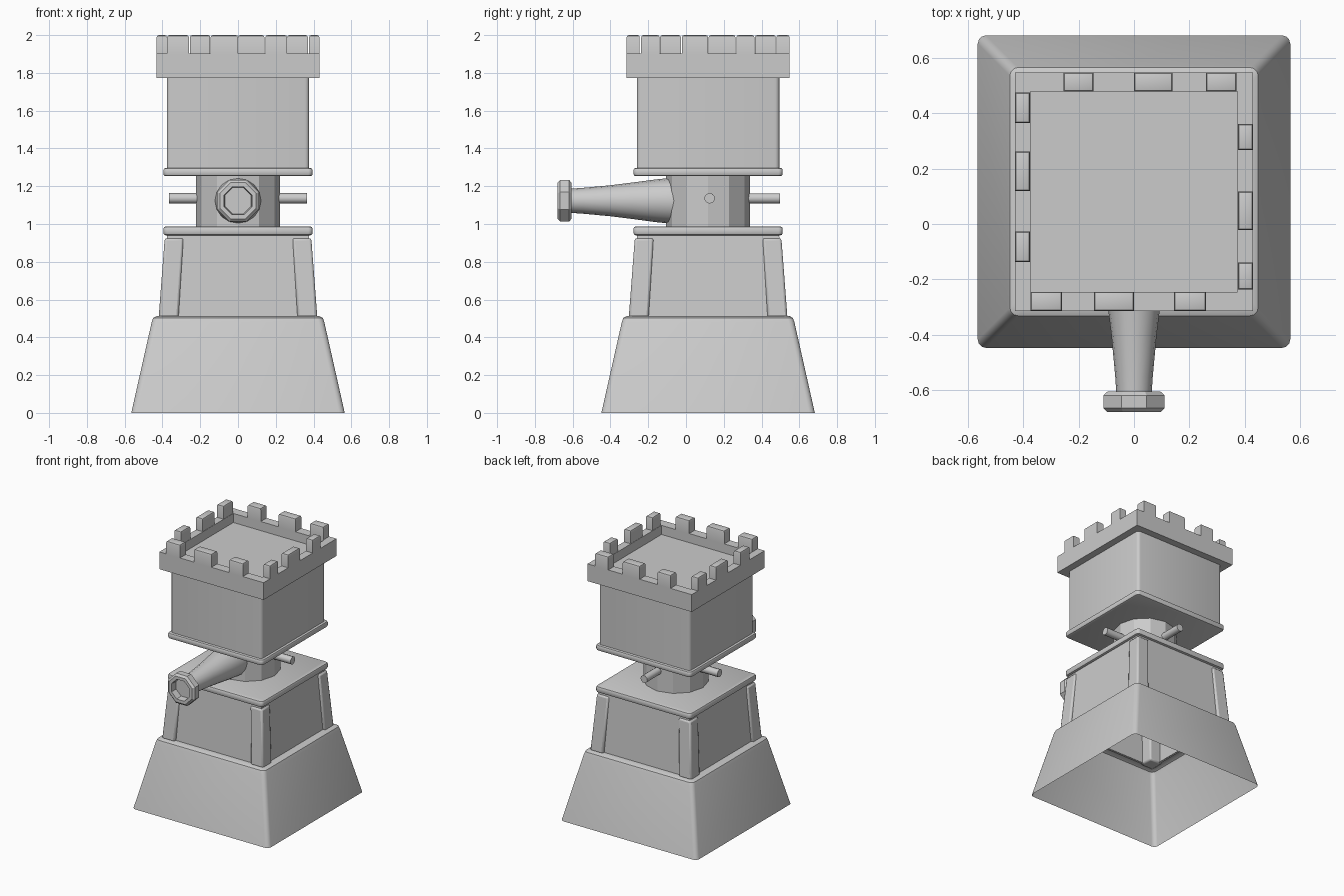
import bpy, bmesh, math
from mathutils import Matrix, Vector

if "Cube" in bpy.data.objects:
    bpy.data.objects.remove(bpy.data.objects["Cube"])

CY = 0.117  # tower axis in y


def finish(name, bm, bevel=0.0, smooth=True, angle=32, normals=True):
    if normals:
        bmesh.ops.recalc_face_normals(bm, faces=bm.faces)
    me = bpy.data.meshes.new(name)
    bm.to_mesh(me)
    bm.free()
    ob = bpy.data.objects.new(name, me)
    bpy.context.collection.objects.link(ob)
    bpy.ops.object.select_all(action='DESELECT')
    ob.select_set(True)
    bpy.context.view_layer.objects.active = ob
    if bevel:
        mod = ob.modifiers.new("bevel", 'BEVEL')
        mod.width, mod.segments = bevel, 2
    if smooth:
        bpy.ops.object.shade_smooth_by_angle(angle=math.radians(angle))
    return ob


def square_ring(hx, hy, r, segs=3):
    """Square outline with rounded corners (r = 0 gives sharp ones)."""
    pts = []
    for k, (sx, sy) in enumerate([(1, 1), (-1, 1), (-1, -1), (1, -1)]):
        for i in range(segs + 1 if r else 1):
            a = math.pi / 2 * (k + (i / segs if r else 0))
            pts.append((sx * (hx - r) + r * math.cos(a), sy * (hy - r) + r * math.sin(a)))
    return pts


def bridge(bm, loops, cap_start, cap_end):
    for a, b in zip(loops, loops[1:]):
        for i in range(len(a)):
            j = (i + 1) % len(a)
            bm.faces.new((a[i], a[j], b[j], b[i]))
    if cap_start:
        bm.faces.new(loops[0][::-1])
    if cap_end:
        bm.faces.new(loops[-1])


def loft(name, rings, r, bottom=True, top=True, smooth=True):
    """Stack of square rings (half x, half y, z) around the tower axis."""
    bm = bmesh.new()
    loops = [[bm.verts.new((x, y + CY, z)) for x, y in square_ring(hx, hy, r)]
             for hx, hy, z in rings]
    bridge(bm, loops, bottom, top)
    return finish(name, bm, smooth=smooth)


def slab(name, h, z0, z1, b=0.012):
    rings = [(h - b, z0), (h - b * .3, z0 + b * .3), (h, z0 + b),
             (h, z1 - b), (h - b * .3, z1 - b * .3), (h - b, z1)]
    return loft(name, [(a, a, z) for a, z in rings], 0.022)


def lathe(name, profile, sides, turn, origin, direction, caps=(True, True), angle=32):
    """Revolve (radius, distance) around a direction from the origin."""
    rot = Vector((0, 0, 1)).rotation_difference(Vector(direction)).to_matrix()
    bm = bmesh.new()
    loops = []
    for r, d in profile:
        ring = []
        for i in range(sides):
            a = 2 * math.pi * i / sides + turn
            ring.append(bm.verts.new(rot @ Vector((r * math.cos(a), r * math.sin(a), d)) + Vector(origin)))
        loops.append(ring)
    bridge(bm, loops, *caps)
    return finish(name, bm, angle=angle)


# Flared hollow base
loft("base_skirt", [(h, h, z) for h, z in
     [(.565, 0), (.457, .48), (.449, .503), (.432, .512), (.395, .512)]], .03, False, False)

# Tapered middle storey, open underneath
loft("lower_walls", [(.4, .4, .505), (.376, .376, .945)], 0, False, False, False)

# Four leaning corner posts
for sx in (-1, 1):
    for sy in (-1, 1):
        bm = bmesh.new()
        loops = []
        for c, h, z in [(.3675, .0525, .505), (.3385, .0495, .925)]:
            loops.append([bm.verts.new((sx * c + x, CY + sy * c + y, z))
                          for x, y in square_ring(h, h, 0)])
        bridge(bm, loops, True, True)
        finish("corner_post", bm, bevel=.012)

# Plates above and below the turret neck
slab("lower_plate", .395, .94, .987)
slab("upper_plate", .395, 1.253, 1.297)

# Twelve-sided neck and its three pins
lathe("turret_neck", [(.222, 0), (.222, .28)], 12, 0, (0, CY, .98), (0, 0, 1), angle=20)
for d, reach in [((1, 0, 0), .366), ((-1, 0, 0), .366), ((0, 1, 0), .38)]:
    y = .125 if d[0] else CY
    lathe("neck_pin", [(.028, .1), (.028, reach)], 10, 0, (0, y, 1.136), d, angle=40)

# Cannon barrel and eight-sided hollow muzzle
lathe("cannon_barrel", [(.126, 0), (.122, .09), (.113, .18), (.097, .3), (.082, .42), (.068, .57), (.064, .63)],
      16, 0, (0, .02, 1.123), (0, -1, 0))
lathe("cannon_muzzle", [(.06, 0), (.104, 0), (.12, .014), (.12, .06), (.104, .074), (.08, .074), (.075, .025)],
      8, math.pi / 8, (0, -.606, 1.123), (0, -1, 0), angle=20)

# Upper storey
loft("upper_walls", [(.377, .377, 1.29), (.377, .377, 1.78)], .022)

# Parapet with sunken roof floor
loft("parapet", [(.36, .36, 1.774), (.431, .431, 1.774), (.431, .431, 1.903),
                 (.374, .362, 1.903), (.374, .362, 1.835)], 0, smooth=False)

# Irregularly spaced battlements: x ranges front/back, y ranges left/right
Y0, Y1 = CY - .431, CY + .431
blocks = [(a, b, Y0, CY - .362) for a, b in [(-.375, -.26), (-.145, 0), (.145, .26)]]
blocks += [(a, b, CY + .362, Y1) for a, b in [(-.255, -.147), (0, .14), (.26, .37)]]
blocks += [(-.431, -.376, a, b) for a, b in [(-.137, -.027), (.12, .262), (.365, .475)]]
blocks += [(.376, .431, a, b) for a, b in [(-.237, -.14), (-.022, .117), (.267, .362)]]
for x0, x1, y0, y1 in blocks:
    bm = bmesh.new()
    m = Matrix.Translation(((x0 + x1) / 2, (y0 + y1) / 2, 1.95)) @ Matrix.Diagonal((x1 - x0, y1 - y0, .1, 1))
    bmesh.ops.create_cube(bm, size=1, matrix=m)
    top = [e for e in bm.edges if all(v.co.z > 1.97 for v in e.verts)]
    bmesh.ops.bevel(bm, geom=top, offset=.012, segments=2, profile=.5, affect='EDGES')
    finish("battlement", bm)
